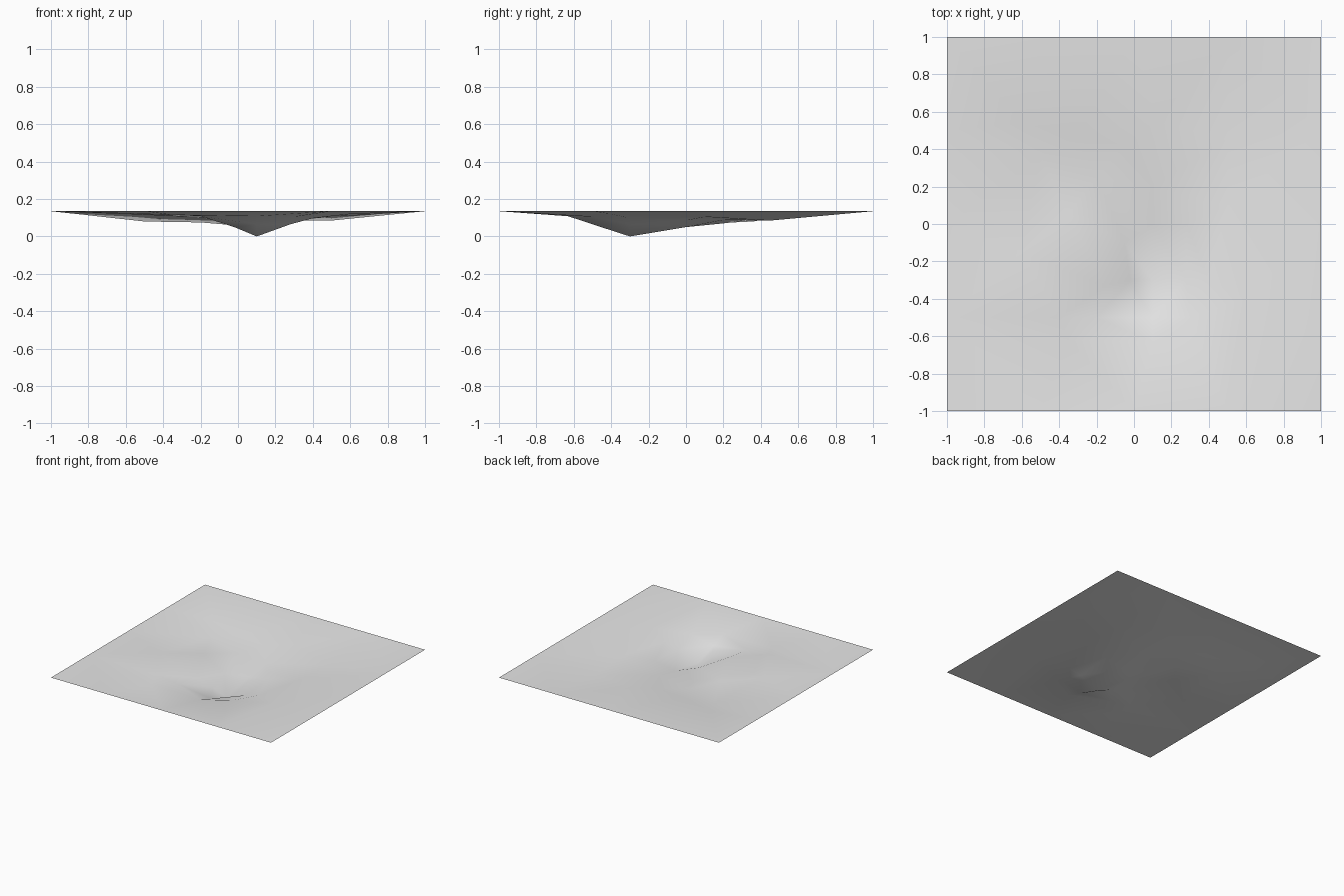
import bpy
from mathutils import Vector
from mathutils.geometry import delaunay_2d_cdt

if "Cube" in bpy.data.objects:
    bpy.data.objects.remove(bpy.data.objects["Cube"])

RIM = 0.135

# Plain grey ground
ground = bpy.data.materials.new("ground_grey")
ground.use_nodes = True
grey = (0.8, 0.8, 0.8, 1)
ground.diffuse_color = grey
ground.node_tree.nodes["Principled BSDF"].inputs["Base Color"].default_value = grey

# Level square rim
points = []
for step in range(4):
    t = -1 + step / 2
    points += [(t, -1, RIM), (1, t, RIM), (-t, 1, RIM), (-1, -t, RIM)]

# Deep pit and its banks
points += [
    (.1, -.3, 0), (.1, -.5, .065), (.1, -.63, .108), (-.02, -.3, .05),
    (-.15, -.33, .1), (.28, -.3, .065), (.4, -.3, .097), (.3, -.5, .105),
    (.1, 0, .05), (.1, .2, .088), (-.05, -.1, .078), (.28, 0, .085),
]
# Winding valley to the back right, with its steep bank
points += [
    (-.2, .25, .075), (-.5, .36, .08), (-.6, .54, .115), (-.3, .47, .112),
    (-.05, .42, .105), (-.35, .05, .105),
]
# Shallow hollow at the back left, and the ridge before it
points += [(.5, .45, .085), (.12, .55, .115), (.5, .1, .105)]
# Low ridges and open slopes
points += [
    (-.2, -.5, .108), (-.4, -.5, .13), (-.35, -.62, .115),
    (-.6, -.15, .12), (.6, -.4, .12),
]

# Triangulated terrain sheet
flat = [Vector(p[:2]) for p in points]
verts, _, faces, origin, _, _ = delaunay_2d_cdt(flat, [], [], 0, 1e-5)
coords = [(v.x, v.y, points[origin[i][0]][2]) for i, v in enumerate(verts)]
mesh = bpy.data.meshes.new("terrain")
mesh.from_pydata(coords, [], faces)
mesh.materials.append(ground)
mesh.shade_smooth()
terrain = bpy.data.objects.new("terrain", mesh)
bpy.context.collection.objects.link(terrain)
